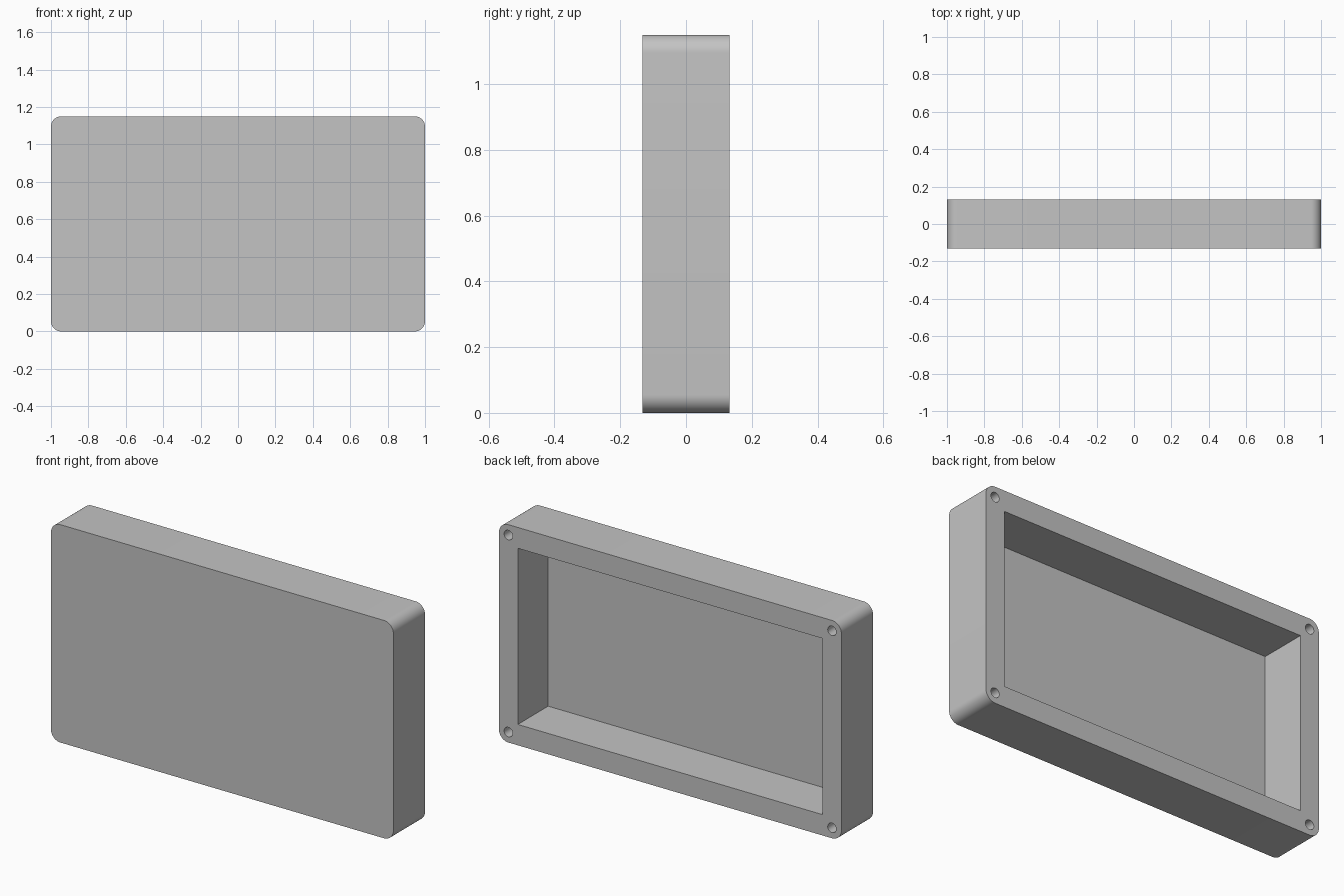
import bpy
import bmesh
from math import cos, sin, pi, radians
from mathutils import Matrix, Vector

if "Cube" in bpy.data.objects:
    bpy.data.objects.remove(bpy.data.objects["Cube"], do_unlink=True)

WIDTH, DEPTH, HEIGHT = 2.0, 0.264, 1.15
CORNER = 0.055        # outer corner radius, also the screw hole inset
RIM = 0.11            # width of the rim around the recess
FLOOR = 0.011         # thickness of the front panel
HOLE_RADIUS, HOLE_DEPTH = 0.025, 0.2
FRONT, BACK = -DEPTH / 2, DEPTH / 2
MID = HEIGHT / 2

grey = bpy.data.materials.new("plain_grey")
grey.use_nodes = True
colour = (0.55, 0.55, 0.55, 1)
grey.diffuse_color = colour
grey.node_tree.nodes["Principled BSDF"].inputs["Base Color"].default_value = colour


def make_object(name, bm):
    bmesh.ops.recalc_face_normals(bm, faces=bm.faces)
    mesh = bpy.data.meshes.new(name)
    bm.to_mesh(mesh)
    bm.free()
    mesh.materials.append(grey)
    obj = bpy.data.objects.new(name, mesh)
    bpy.context.collection.objects.link(obj)
    return obj


def prism(bm, outline, y0, y1):
    """Extrude an (x, z) outline from y0 to y1."""
    face = bm.faces.new([bm.verts.new((x, y0, z)) for x, z in outline])
    result = bmesh.ops.extrude_face_region(bm, geom=[face])
    verts = [v for v in result["geom"] if isinstance(v, bmesh.types.BMVert)]
    bmesh.ops.translate(bm, verts=verts, vec=(0, y1 - y0, 0))


def arc(cx, cz, radius, start, sweep, steps):
    return [(cx + radius * cos(start + sweep * i / steps),
             cz + radius * sin(start + sweep * i / steps)) for i in range(steps + 1)]


# Corner centres, counter-clockwise from the upper +x corner
dx, dz = WIDTH / 2 - CORNER, MID - CORNER
centres = [(dx, MID + dz), (-dx, MID + dz), (-dx, MID - dz), (dx, MID - dz)]

# Rounded body
bm = bmesh.new()
outline = []
for i, (cx, cz) in enumerate(centres):
    outline += arc(cx, cz, CORNER, i * pi / 2, pi / 2, 12)
prism(bm, outline, FRONT, BACK)
body = make_object("enclosure_body", bm)

# Cutter for the recess and the four blind screw holes
bm = bmesh.new()
over = 0.05
size = Vector((WIDTH - 2 * RIM, DEPTH - FLOOR + over, HEIGHT - 2 * RIM))
place = Matrix.Translation((0, FRONT + FLOOR + size.y / 2, MID))
bmesh.ops.create_cube(bm, size=1, matrix=place @ Matrix.Diagonal(size).to_4x4())
for cx, cz in centres:
    prism(bm, arc(cx, cz, HOLE_RADIUS, 0, 2 * pi, 32)[:-1], BACK - HOLE_DEPTH, BACK + over)
cutter = make_object("recess_cutter", bm)
cutter.hide_render = True

cut = body.modifiers.new("recess", "BOOLEAN")
cut.operation = "DIFFERENCE"
cut.solver = "EXACT"
cut.object = cutter

bpy.ops.object.select_all(action="DESELECT")
body.select_set(True)
bpy.context.view_layer.objects.active = body
bpy.ops.object.modifier_apply(modifier=cut.name)
bpy.data.objects.remove(cutter, do_unlink=True)

# Smooth corners and holes, crisp edges elsewhere
bpy.ops.object.shade_smooth_by_angle(angle=radians(30))
